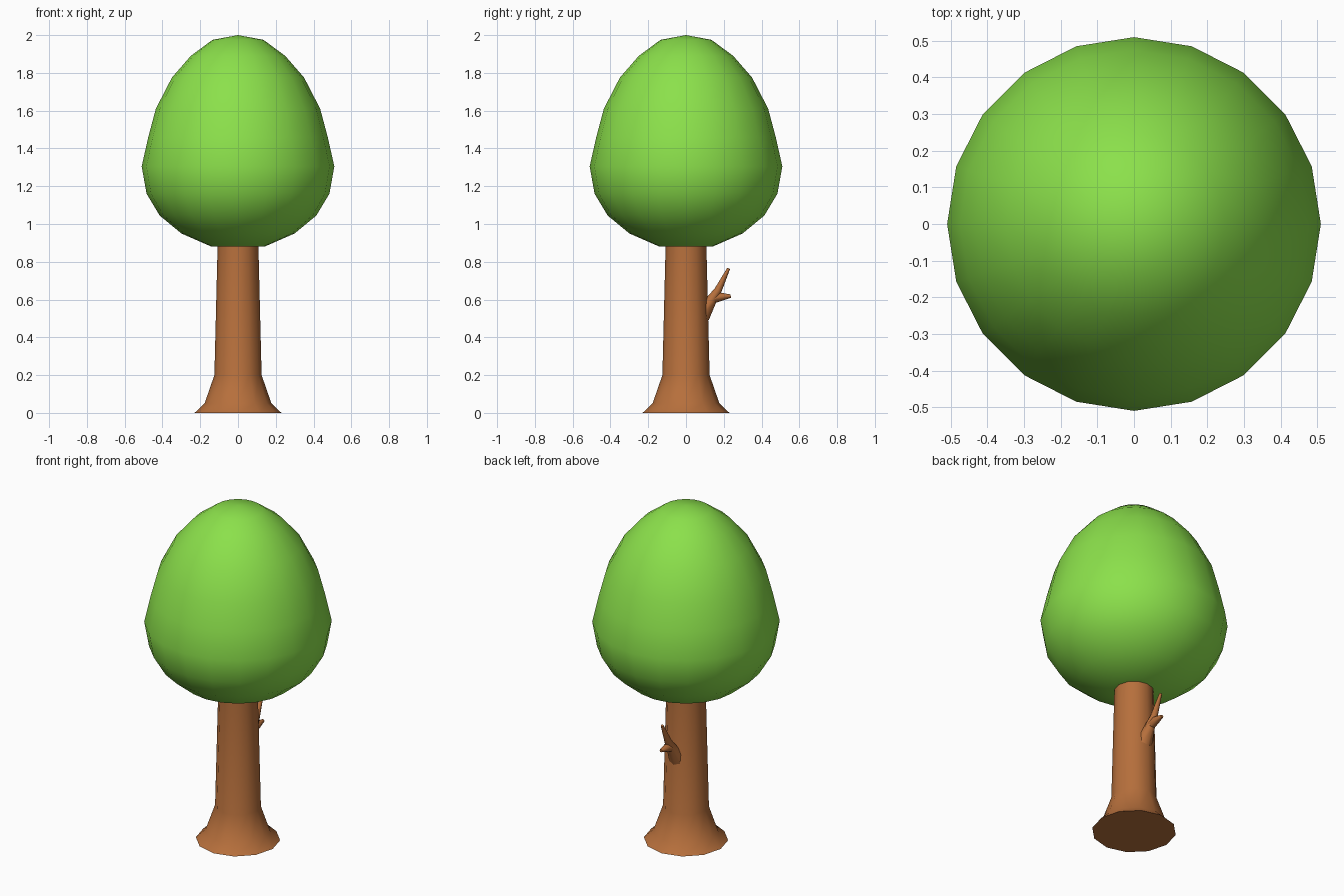
import bpy, bmesh, math
from mathutils import Vector

if "Cube" in bpy.data.objects:
    bpy.data.objects.remove(bpy.data.objects["Cube"])


def material(name, color):
    m = bpy.data.materials.new(name)
    m.diffuse_color = (*color, 1)
    m.use_nodes = True
    m.node_tree.nodes["Principled BSDF"].inputs["Base Color"].default_value = m.diffuse_color
    return m


def tube(name, path, sides, mat):
    """Loft rings along a path of (y, z, radius); radius 0 makes a pole."""
    bm = bmesh.new()
    pts = [Vector((0, y, z)) for y, z, r in path]
    rings = []
    for i, (y, z, r) in enumerate(path):
        if r == 0:
            rings.append([bm.verts.new(pts[i])])
            continue
        t = (pts[min(i + 1, len(pts) - 1)] - pts[max(i - 1, 0)]).normalized()
        u = Vector((1, 0, 0))
        v = t.cross(u)
        rings.append([bm.verts.new(pts[i] + r * (math.cos(a) * u + math.sin(a) * v))
                      for a in (2 * math.pi * k / sides for k in range(sides))])
    for a, b in zip(rings, rings[1:]):
        for k in range(sides):
            n = (k + 1) % sides
            if len(b) == 1:
                bm.faces.new((a[k], a[n], b[0]))
            else:
                bm.faces.new((a[k], a[n], b[n], b[k]))
    for ring in (rings[0], rings[-1]):
        if len(ring) > 1:
            bm.faces.new(ring)
    bmesh.ops.recalc_face_normals(bm, faces=bm.faces)
    me = bpy.data.meshes.new(name)
    bm.to_mesh(me)
    bm.free()
    me.materials.append(mat)
    ob = bpy.data.objects.new(name, me)
    bpy.context.collection.objects.link(ob)
    bpy.ops.object.select_all(action='DESELECT')
    ob.select_set(True)
    bpy.context.view_layer.objects.active = ob
    bpy.ops.object.shade_smooth_by_angle(angle=math.radians(45))
    return ob


leaf = material("leaf_green", (0.26, 0.75, 0.07))
bark = material("bark_brown", (0.47, 0.16, 0.045))

# Egg-shaped crown
crown = [(0.88, 0.14), (0.95, 0.30), (1.045, 0.415), (1.16, 0.484), (1.305, 0.51),
         (1.46, 0.475), (1.61, 0.435), (1.775, 0.35), (1.89, 0.25), (1.975, 0.135), (2.0, 0)]
tube("crown", [(0, z, r) for z, r in crown], 20, leaf)

# Trunk with flared foot
trunk = [(0, 0.23), (0.05, 0.177), (0.2, 0.125), (0.885, 0.108)]
tube("trunk", [(0, z, r) for z, r in trunk], 12, bark)

# Forked branch stub on the +y side
tube("branch", [(0.08, 0.52, 0.05), (0.13, 0.59, 0.03),
                (0.17, 0.65, 0.02), (0.226, 0.765, 0.008)], 8, bark)
tube("branch_fork", [(0.135, 0.60, 0.024), (0.185, 0.615, 0.022), (0.237, 0.618, 0.009)], 8, bark)
